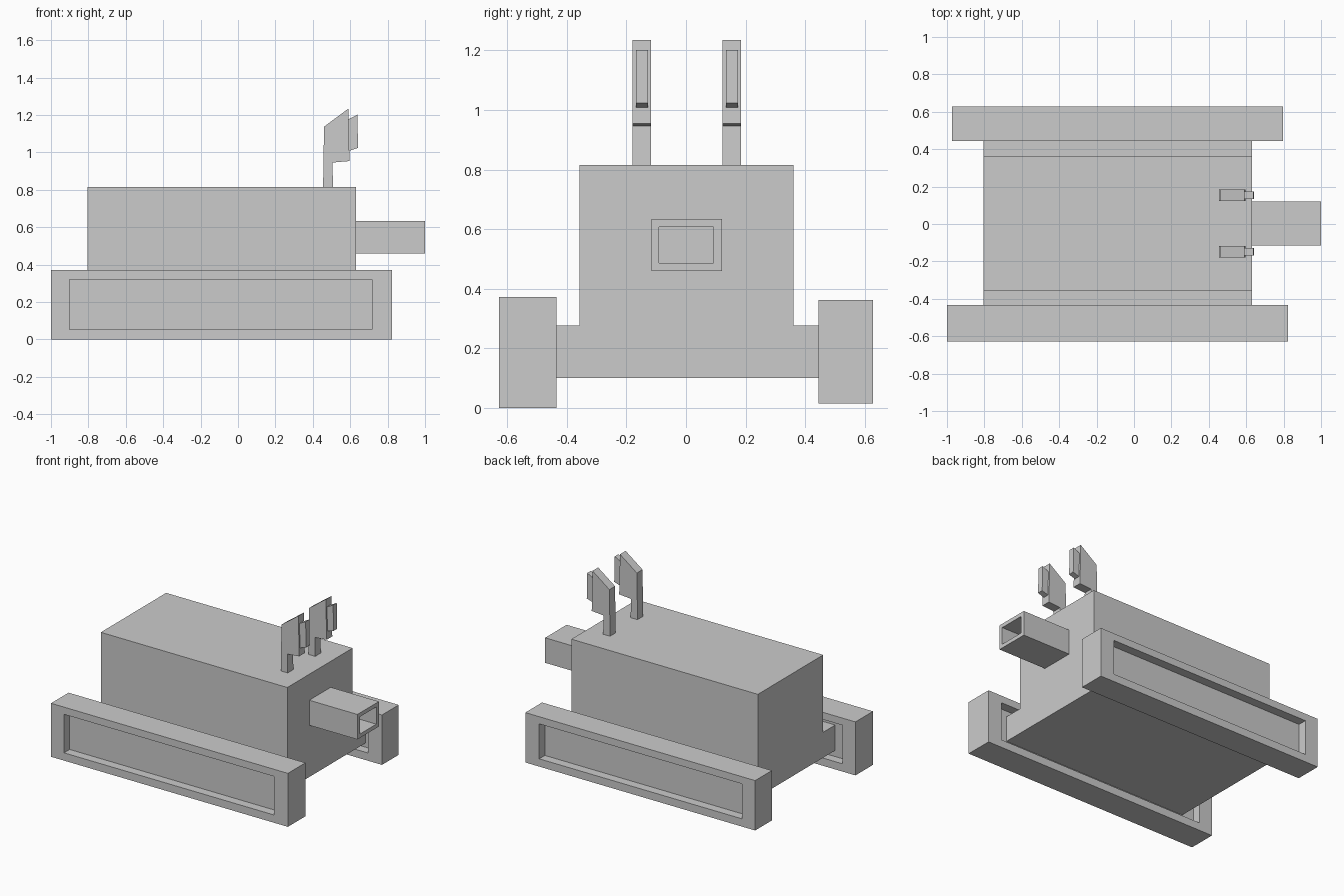
import bpy, bmesh
from mathutils import Vector

if "Cube" in bpy.data.objects:
    bpy.data.objects.remove(bpy.data.objects["Cube"])


def finish(name, bm):
    bmesh.ops.recalc_face_normals(bm, faces=bm.faces)
    mesh = bpy.data.meshes.new(name)
    bm.to_mesh(mesh)
    bm.free()
    obj = bpy.data.objects.new(name, mesh)
    bpy.context.collection.objects.link(obj)
    return obj


def box(lo, hi):
    lo, hi = Vector(lo), Vector(hi)
    bm = bmesh.new()
    bmesh.ops.create_cube(bm, size=1)
    for v in bm.verts:
        v.co = (lo + hi) / 2 + v.co * (hi - lo)
    return bm


def recess(bm, direction, lo, hi, depth):
    """Sink a rectangular pocket; lo/hi give its limits on the other two axes."""
    direction = Vector(direction)
    bm.normal_update()
    face = max(bm.faces, key=lambda f: f.normal.dot(direction))
    centre = face.calc_center_median()
    bmesh.ops.inset_individual(bm, faces=[face], thickness=0.01)
    axes = [i for i in range(3) if abs(direction[i]) < 0.5]
    for v in face.verts:
        for i, a, b in zip(axes, lo, hi):
            v.co[i] = a if v.co[i] < centre[i] else b
    face = bmesh.ops.extrude_discrete_faces(bm, faces=[face])["faces"][0]
    bmesh.ops.translate(bm, verts=face.verts, vec=-direction * depth)


def prism(name, points, axis, start, end):
    """Extrude a 2D profile along x (points are y,z) or y (points are x,z)."""
    bm = bmesh.new()
    if axis == "x":
        verts = [bm.verts.new((start, a, b)) for a, b in points]
        vec = (end - start, 0, 0)
    else:
        verts = [bm.verts.new((a, start, b)) for a, b in points]
        vec = (0, end - start, 0)
    face = bm.faces.new(verts)
    geom = bmesh.ops.extrude_face_region(bm, geom=[face], use_keep_orig=True)["geom"]
    bmesh.ops.translate(bm, vec=vec,
                        verts=[g for g in geom if isinstance(g, bmesh.types.BMVert)])
    return finish(name, bm)


# Hull: stepped cross-section whose lower ledge reaches into the tracks
prism("hull", [(-0.49, 0.10), (0.50, 0.10), (0.50, 0.277), (0.36, 0.277),
               (0.36, 0.815), (-0.358, 0.815), (-0.358, 0.277), (-0.49, 0.277)],
      "x", -0.805, 0.63)

# Tracks: slabs with pockets on the outer and inner sides
for name, lo, hi in (("front_track", (-1.0, -0.627, 0.0), (0.823, -0.434, 0.372)),
                     ("back_track", (-0.972, 0.444, 0.015), (0.797, 0.628, 0.362))):
    bm = box(lo, hi)
    for side in (-1, 1):
        recess(bm, (0, side, 0), (lo[0] + 0.10, lo[2] + 0.054),
               (hi[0] - 0.107, hi[2] - 0.05), 0.062)
    finish(name, bm)

# Hollow square barrel
bm = box((0.63, -0.116, 0.46), (1.0, 0.12, 0.634))
recess(bm, (1, 0, 0), (-0.09, 0.487), (0.092, 0.607), 0.36)
finish("barrel", bm)

# Pair of eyes on short stalks
head = [(0.455, 0.815), (0.508, 0.815), (0.505, 0.946), (0.596, 0.954),
        (0.59, 1.234), (0.46, 1.138)]
lens = [(0.592, 1.008), (0.642, 1.024), (0.638, 1.202), (0.592, 1.178)]
for side, y in (("front", -0.148), ("back", 0.154)):
    prism(side + "_eye_stalk", head, "y", y - 0.031, y + 0.031)
    prism(side + "_eye_lens", lens, "y", y - 0.02, y + 0.02)
